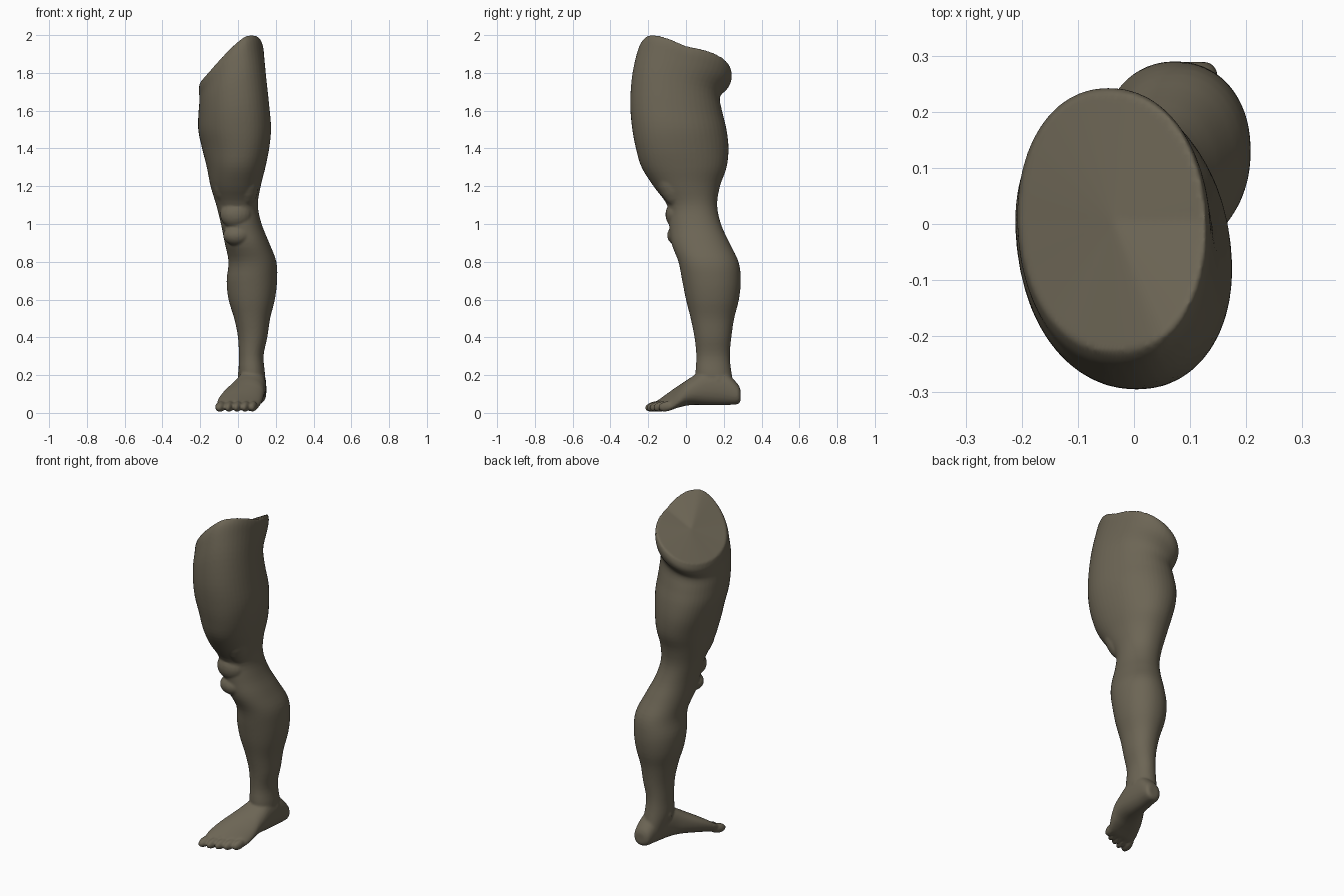
import bpy, bmesh, math
from mathutils import Matrix, Vector

if "Cube" in bpy.data.objects:
    bpy.data.objects.remove(bpy.data.objects["Cube"])

SEG = 48
skin = bpy.data.materials.new("olive clay")
skin.diffuse_color = (0.15, 0.13, 0.09, 1)
skin.use_nodes = True
skin.node_tree.nodes["Principled BSDF"].inputs["Base Color"].default_value = skin.diffuse_color
bm = bmesh.new()


def oval(a0, a1, b0, b1, skew=0.0, power=1.0):
    """Oval points fitted to a box, sheared so that a shifts with b."""
    pts = []
    for i in range(SEG):
        t = 2 * math.pi * i / SEG
        c, s = math.cos(t), math.sin(t)
        u = math.copysign(abs(c) ** power, c)
        v = math.copysign(abs(s) ** power, s)
        pts.append((u + skew * v, v))
    m = max(p[0] for p in pts)
    return [((a0 + a1) / 2 + u / m * (a1 - a0) / 2,
             (b0 + b1) / 2 + v * (b1 - b0) / 2) for u, v in pts]


def smooth_rows(rows, steps=4):
    """Catmull-Rom rows between the given sections."""
    out = []
    for i in range(len(rows) - 1):
        p0, p1, p2 = rows[max(i - 1, 0)], rows[i], rows[i + 1]
        p3 = rows[min(i + 2, len(rows) - 1)]
        for k in range(steps):
            t = k / steps
            out.append([b + .5 * t * (c - a + t * (2 * a - 5 * b + 4 * c - d
                        + t * (3 * (b - c) + d - a)))
                        for a, b, c, d in zip(p0, p1, p2, p3)])
    return out + [list(rows[-1])]


def loft(rings):
    loops = [[bm.verts.new(p) for p in r] for r in rings]
    for lo, hi in zip(loops, loops[1:]):
        for i in range(SEG):
            j = (i + 1) % SEG
            bm.faces.new((lo[i], lo[j], hi[j], hi[i]))
    for loop in (loops[0], loops[-1]):
        mid = bm.verts.new(sum((v.co for v in loop), Vector()) / SEG)
        for i in range(SEG):
            bm.faces.new((loop[i], loop[(i + 1) % SEG], mid))


def blob(loc, size, turn=0.0, tilt=0.0):
    m = (Matrix.Translation(loc) @ Matrix.Rotation(turn, 4, 'Z')
         @ Matrix.Rotation(tilt, 4, 'X') @ Matrix.Diagonal((*size, 1)))
    bmesh.ops.create_uvsphere(bm, u_segments=20, v_segments=12, radius=1, matrix=m)


def cut_slope(x, y):
    front = min(.52, max(.15, .45 + 1.6 * x))
    return 0.6 * x - (front if y < 0 else 0.1) * y


# Thigh, knee, calf and ankle: z, left, right, front, back, skew, slope share
SECTIONS = [
    (0.10, .03, .14, .08, .265, 0, 0),
    (0.20, .005, .143, .052, .243, 0, 0),
    (0.30, .005, .135, .055, .232, 0, 0),
    (0.40, 0, .155, .045, .24, 0, 0),
    (0.50, -.02, .17, .025, .255, 0, 0),
    (0.60, -.05, .195, 0, .28, 0, 0),
    (0.70, -.06, .207, -.02, .29, 0, 0),
    (0.80, -.05, .203, -.04, .278, 0, 0),
    (0.90, -.07, .165, -.078, .23, .05, 0),
    (1.00, -.09, .125, -.09, .185, .05, 0),
    (1.10, -.115, .105, -.1, .165, 0, 0),
    (1.20, -.145, .12, -.172, .18, -.05, 0),
    (1.30, -.165, .145, -.235, .215, -.1, 0),
    (1.40, -.19, .165, -.265, .225, -.15, 0),
    (1.50, -.21, .175, -.285, .215, -.15, 0.05),
    (1.60, -.21, .165, -.295, .193, -.15, 0.2),
    (1.70, -.205, .15, -.288, .18, -.12, 0.5),
    (1.78, -.205, .14, -.268, .228, -.08, 0.8),
    (1.83, -.208, .135, -.25, .243, -.05, 0.95),
    (1.865, -.203, .127, -.228, .236, -.03, 1.0)]
loft([[(x, y, z + t * cut_slope(x, y)) for x, y in oval(l, r, f, b, k, .94)]
      for z, l, r, f, b, k, t in smooth_rows(SECTIONS)])

# Foot: y, left, right, sole, top
FOOT = [
    (.289, .075, .13, .065, .12), (.272, .048, .148, .046, .155),
    (.2, .028, .15, .042, .22), (.1, 0, .148, .042, .23),
    (.03, -.04, .142, .042, .19), (-.05, -.088, .13, .03, .138),
    (-.1, -.11, .112, .018, .095), (-.13, -.107, .098, .018, .066)]
loft([[(x, y + .3 * max(0, -y / .1) * x * .9, z - max(0, x) * max(0, -y) * 1.5)
       for x, z in oval(l, r, s, t, 0, .88)] for y, l, r, s, t in smooth_rows(FOOT)])

# Toes, from big to small
for x, y, w, n in ((-.092, -.165, .027, .055), (-.045, -.16, .02, .053),
                   (-.002, -.145, .02, .05), (.04, -.128, .02, .048),
                   (.08, -.105, .02, .044)):
    blob((x, y, .034), (w, n, .027), -.25, .2)

# Kneecap, fat pad below it, ankle bones
blob((-.01, -.045, 1.05), (.085, .064, .075))
blob((-.005, -.04, .94), (.075, .06, .055))
blob((.128, .17, .17), (.02, .03, .035))
blob((.02, .14, .2), (.022, .03, .035))
# Lower ends of the two front thigh muscles
blob((.045, -.085, 1.25), (.07, .08, .17), 0, .3)
blob((-.085, -.07, 1.26), (.05, .07, .15), 0, .25)

bmesh.ops.recalc_face_normals(bm, faces=bm.faces[:])
mesh = bpy.data.meshes.new("leg")
bm.to_mesh(mesh)
bm.free()
mesh.materials.append(skin)
leg = bpy.data.objects.new("leg", mesh)
bpy.context.collection.objects.link(leg)
bpy.context.view_layer.objects.active = leg
leg.select_set(True)

# Fuse the parts into one skin and soften the joins
fuse = leg.modifiers.new("fuse", 'REMESH')
fuse.mode = 'VOXEL'
fuse.voxel_size = 0.007
fuse.use_smooth_shade = True
soften = leg.modifiers.new("soften", 'SMOOTH')
soften.factor = 0.5
soften.iterations = 4
